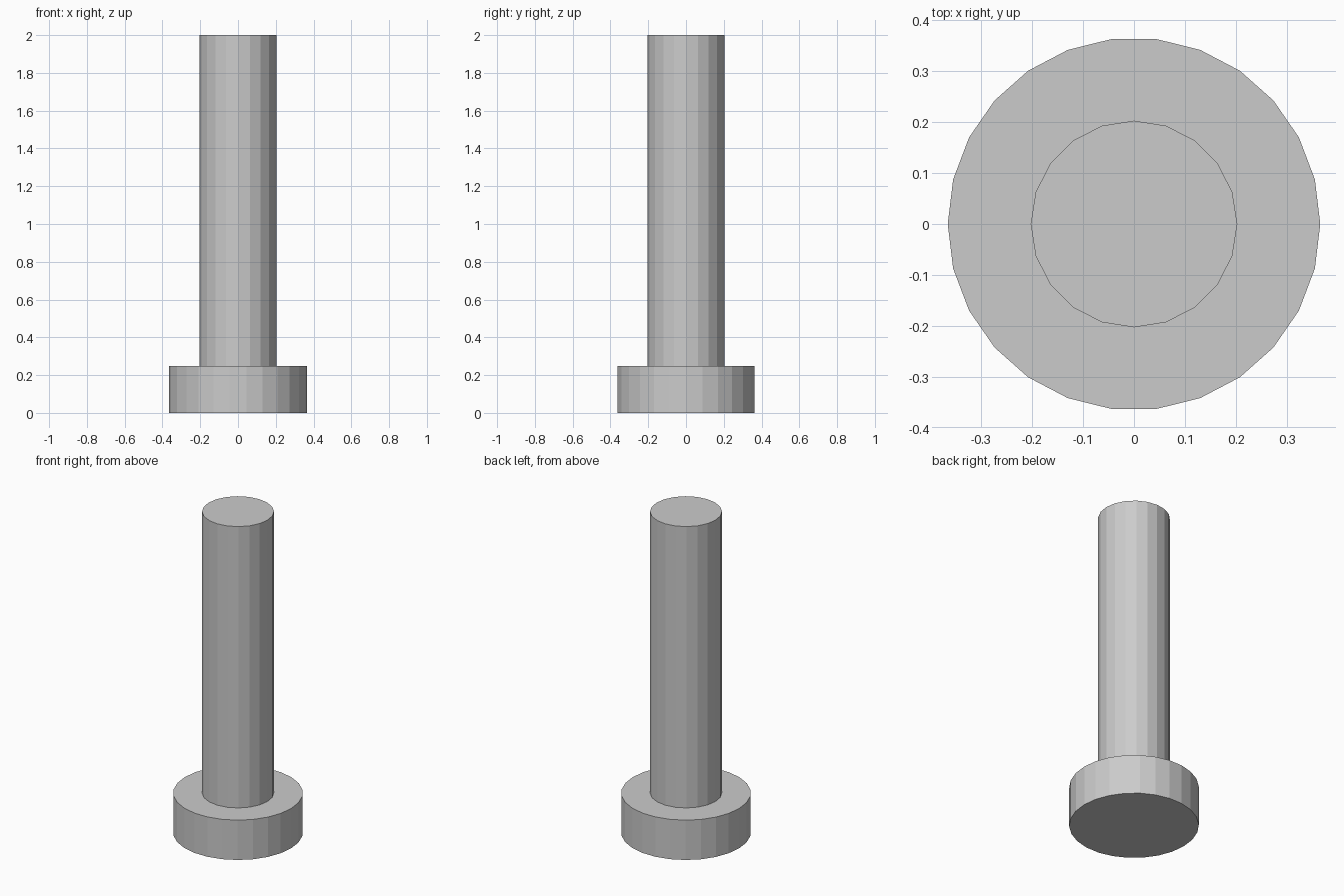
import bpy
import math

if "Cube" in bpy.data.objects:
    bpy.data.objects.remove(bpy.data.objects["Cube"])


def disc(name, sides, radius, z_low, z_high):
    """Flat-shaded upright cylinder with a corner on the x axis."""
    bpy.ops.mesh.primitive_cylinder_add(
        vertices=sides, radius=radius, depth=z_high - z_low,
        location=(0, 0, (z_low + z_high) / 2),
        rotation=(0, 0, math.pi / 2))
    bpy.context.object.name = name


# Wide round foot
disc("base", 26, 0.366, 0.0, 0.248)

# Tall shaft standing on the foot
disc("shaft", 20, 0.203, 0.248, 2.0)
